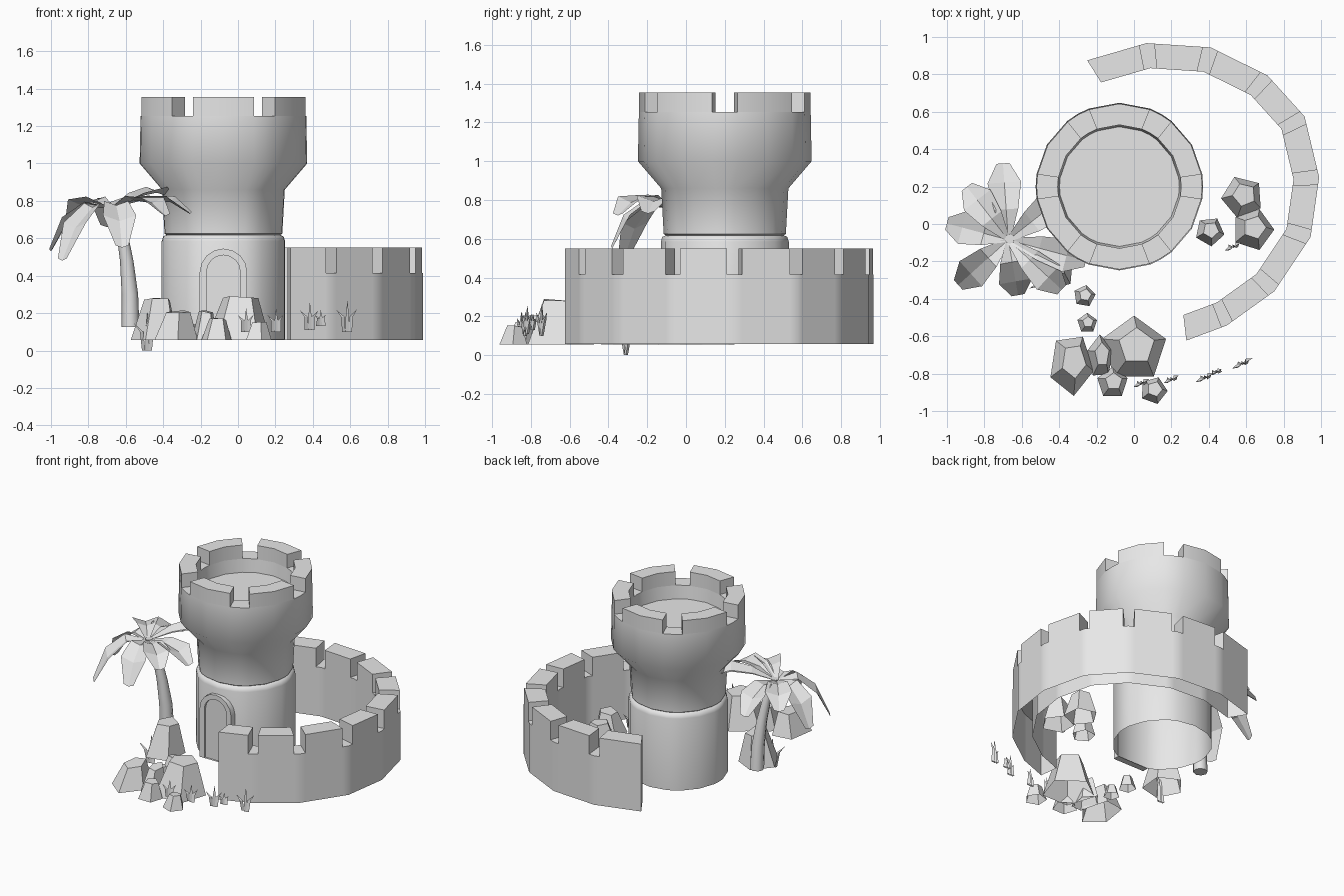
import bpy, bmesh, math, random
from mathutils import Vector

random.seed(4)
if "Cube" in bpy.data.objects:
    bpy.data.objects.remove(bpy.data.objects["Cube"])

stone = bpy.data.materials.new("plain_grey")
stone.use_nodes = True
stone.diffuse_color = (0.8, 0.8, 0.8, 1)
stone.node_tree.nodes["Principled BSDF"].inputs["Base Color"].default_value = (0.8, 0.8, 0.8, 1)


def finish(name, bm, smooth=None, fix=True):
    """Turn a bmesh into a named object, optionally smooth below an angle."""
    if fix:
        bmesh.ops.recalc_face_normals(bm, faces=bm.faces)
    mesh = bpy.data.meshes.new(name)
    bm.to_mesh(mesh)
    bm.free()
    mesh.materials.append(stone)
    obj = bpy.data.objects.new(name, mesh)
    bpy.context.collection.objects.link(obj)
    if smooth:
        bpy.ops.object.select_all(action='DESELECT')
        obj.select_set(True)
        bpy.context.view_layer.objects.active = obj
        bpy.ops.object.shade_smooth_by_angle(angle=math.radians(smooth))
    return obj


def polar(centre, r, angles, squash=1):
    return [Vector((centre[0] + r * squash * math.cos(math.radians(a)),
                    centre[1] + r * math.sin(math.radians(a)))) for a in angles]


def row(bm, points, z):
    return [bm.verts.new((p.x, p.y, z)) for p in points]


def bridge(bm, a, b, closed=True):
    n = len(a)
    for i in range(n if closed else n - 1):
        j = (i + 1) % n
        bm.faces.new((a[i], a[j], b[j], b[i]))


def block(bm, outer, inner, z0, z1):
    """Wall piece between two outlines, open underneath."""
    rows = [row(bm, outer, z0), row(bm, outer, z1), row(bm, inner, z1), row(bm, inner, z0)]
    for a, b in zip(rows, rows[1:]):
        bridge(bm, a, b, closed=False)
    for end in (0, -1):
        bm.faces.new([r[end] for r in rows])


# Tower: lathed lower drum, flared head and sunken floor
TOWER = (-0.078, 0.2)
GAP = 8.5
round_angles = [k * 60 + d for k in range(6) for d in (-GAP, 0, GAP, 30)]


def lathe(name, profile):
    bm = bmesh.new()
    rows = [row(bm, polar(TOWER, r, round_angles), z) for r, z in profile]
    for a, b in zip(rows, rows[1:]):
        bridge(bm, a, b)
    bm.faces.new(rows[-1])
    finish(name, bm, 50)


lathe("tower_base", [(0.33, 0.06), (0.33, 0.585), (0.322, 0.61), (0.30, 0.62)])
lathe("tower_head", [(0.30, 0.615), (0.315, 0.625), (0.328, 0.86), (0.448, 1.0),
                     (0.443, 1.255), (0.33, 1.255), (0.32, 1.16)])

# Tower battlements
bm = bmesh.new()
for k in range(6):
    span = [k * 60 + d for d in (GAP, 30, 60 - GAP)]
    block(bm, polar(TOWER, 0.443, span), polar(TOWER, 0.33, span), 1.255, 1.355)
finish("tower_battlements", bm, 50)

# Curved outer wall with a notch at every corner
WALL = Vector((0.185, 0.18))
corners = [Vector(p) for p in (
    (0.28, -0.623), (0.495, -0.543), (0.75, -0.36), (0.944, -0.07), (0.99, 0.25),
    (0.912, 0.575), (0.714, 0.794), (0.41, 0.944), (0.067, 0.967), (-0.25, 0.875))]
NOTCH = 0.12


def inward(points):
    return [WALL + (p - WALL) * 0.83 for p in points]


merlons = []
course = []
last = len(corners) - 2
for i, (p, q) in enumerate(zip(corners, corners[1:])):
    a = p if i == 0 else p.lerp(q, NOTCH)
    b = q if i == last else p.lerp(q, 1 - NOTCH)
    merlons.append((a, b))
    course += [a, b] if i == last else [a, b, q]
bm = bmesh.new()
block(bm, course, inward(course), 0.057, 0.415)
finish("outer_wall", bm, 30)
bm = bmesh.new()
for m in merlons:
    block(bm, m, inward(m), 0.415, 0.55)
finish("wall_battlements", bm)


# Arched doorway: raised frame around a door slab
def arch_row(bm, half, top, y, n=8):
    pts = [(half, 0.06)]
    for i in range(n + 1):
        a = math.pi * i / n
        pts.append((half * math.cos(a), top - half + half * math.sin(a)))
    pts.append((-half, 0.06))
    return [bm.verts.new((TOWER[0] + x, y, z)) for x, z in pts]


bm = bmesh.new()
rows = [arch_row(bm, half, top, y) for half, top, y in
        ((0.127, 0.545, -0.103), (0.127, 0.545, -0.15), (0.09, 0.51, -0.15), (0.09, 0.51, -0.12))]
for a, b in zip(rows, rows[1:]):
    bridge(bm, a, b)
finish("door_frame", bm, 35)
bm = bmesh.new()
bm.faces.new(arch_row(bm, 0.1, 0.515, -0.134))
finish("door", bm)

# Palm trunk: tapered bent tube
bm = bmesh.new()
path = [(-0.575, 0.0, 0.125, 0.048), (-0.578, -0.01, 0.3, 0.044), (-0.595, -0.03, 0.48, 0.036),
        (-0.62, -0.05, 0.63, 0.03), (-0.665, -0.08, 0.775, 0.026)]
rows = [row(bm, polar((x, y), r, range(0, 360, 45)), z) for x, y, z, r in path]
for a, b in zip(rows, rows[1:]):
    bridge(bm, a, b)
bm.faces.new(rows[0])
bm.faces.new(rows[-1])
finish("palm_trunk", bm, 50)

# Palm leaves: channelled, drooping strips (heading, reach, tip height)
CROWN = Vector((-0.672, -0.085, 0.76))
leaves = [(94, 0.41, 0.66), (128, 0.36, 0.7), (165, 0.34, 0.53), (222, 0.36, 0.48),
          (280, 0.30, 0.55), (317, 0.39, 0.72), (345, 0.43, 0.73), (38, 0.40, 0.82)]
shape = [(0.0, 0.012, 0.0), (0.4, 0.065, 0.05), (0.75, 0.09, 0.05), (1.0, 0.035, 0.0)]
for i, (heading, reach, tip) in enumerate(leaves):
    bm = bmesh.new()
    a = math.radians(heading)
    out = Vector((math.cos(a), math.sin(a), 0))
    side = Vector((-out.y, out.x, 0))
    rows = []
    for t, half, lift in shape:
        mid = CROWN + out * reach * t
        mid.z += lift + (tip - CROWN.z) * t * t
        rise = Vector((0, 0, half * 0.35))
        rows.append([bm.verts.new(p) for p in
                     (mid - side * half + rise, mid, mid + side * half + rise)])
    for p, q in zip(rows, rows[1:]):
        bridge(bm, q, p, closed=False)
    finish(f"palm_leaf_{i + 1}", bm, fix=False)

# Rocks: five-sided tapered stones, open below (x, y, radius, top height, turn, squash)
rocks = [(0.0, -0.67, 0.18, 0.3, 90, 1), (-0.18, -0.71, 0.12, 0.21, 20, 0.6),
         (-0.335, -0.75, 0.17, 0.22, 60, 0.72), (-0.115, -0.85, 0.085, 0.17, 90, 1),
         (0.105, -0.89, 0.075, 0.15, 70, 1), (-0.25, -0.53, 0.055, 0.13, 90, 1),
         (-0.265, -0.385, 0.06, 0.14, 80, 1), (-0.44, -0.22, 0.15, 0.275, 30, 0.9),
         (0.58, 0.145, 0.115, 0.22, 40, 1), (0.635, -0.03, 0.115, 0.22, 0, 1),
         (0.405, -0.04, 0.08, 0.18, 60, 1)]
for i, (x, y, r, top, turn, squash) in enumerate(rocks):
    bm = bmesh.new()
    spin = [turn + 72 * k for k in range(5)]
    low = row(bm, polar((x, y), r, spin, squash), 0.055)
    high = row(bm, polar((x + r * 0.08, y + r * 0.1), r * 0.55, spin, squash), top)
    for v in high:
        v.co.z += random.uniform(-0.12, 0.05) * r
    bridge(bm, low, high)
    bm.faces.new(high)
    finish(f"rock_{i + 1}", bm)

# Grass tufts: thin leaning three-sided blades (x, y, base height, blade height)
tufts = [(0.04, -0.85, 0.1, 0.12), (0.2, -0.83, 0.1, 0.12), (0.38, -0.82, 0.11, 0.14),
         (0.44, -0.79, 0.13, 0.08), (0.58, -0.745, 0.1, 0.16), (0.53, -0.12, 0.08, 0.13),
         (-0.49, -0.31, 0.0, 0.2)]
for i, (x, y, z, h) in enumerate(tufts):
    bm = bmesh.new()
    for lean in (-0.35, 0.03, 0.35):
        drift = lean * h * 0.5
        base = row(bm, polar((x + lean * 0.05, y), 0.012, (0, 120, 240)), z)
        mid = row(bm, polar((x + drift * 0.8, y + drift * 0.5), 0.012, (0, 120, 240)), z + h * 0.5)
        bridge(bm, base, mid)
        tip = bm.verts.new((x + drift * 2, y + drift, z + h * (1.1 - abs(lean))))
        for k in range(3):
            bm.faces.new((mid[k], mid[(k + 1) % 3], tip))
    finish(f"grass_tuft_{i + 1}", bm)
